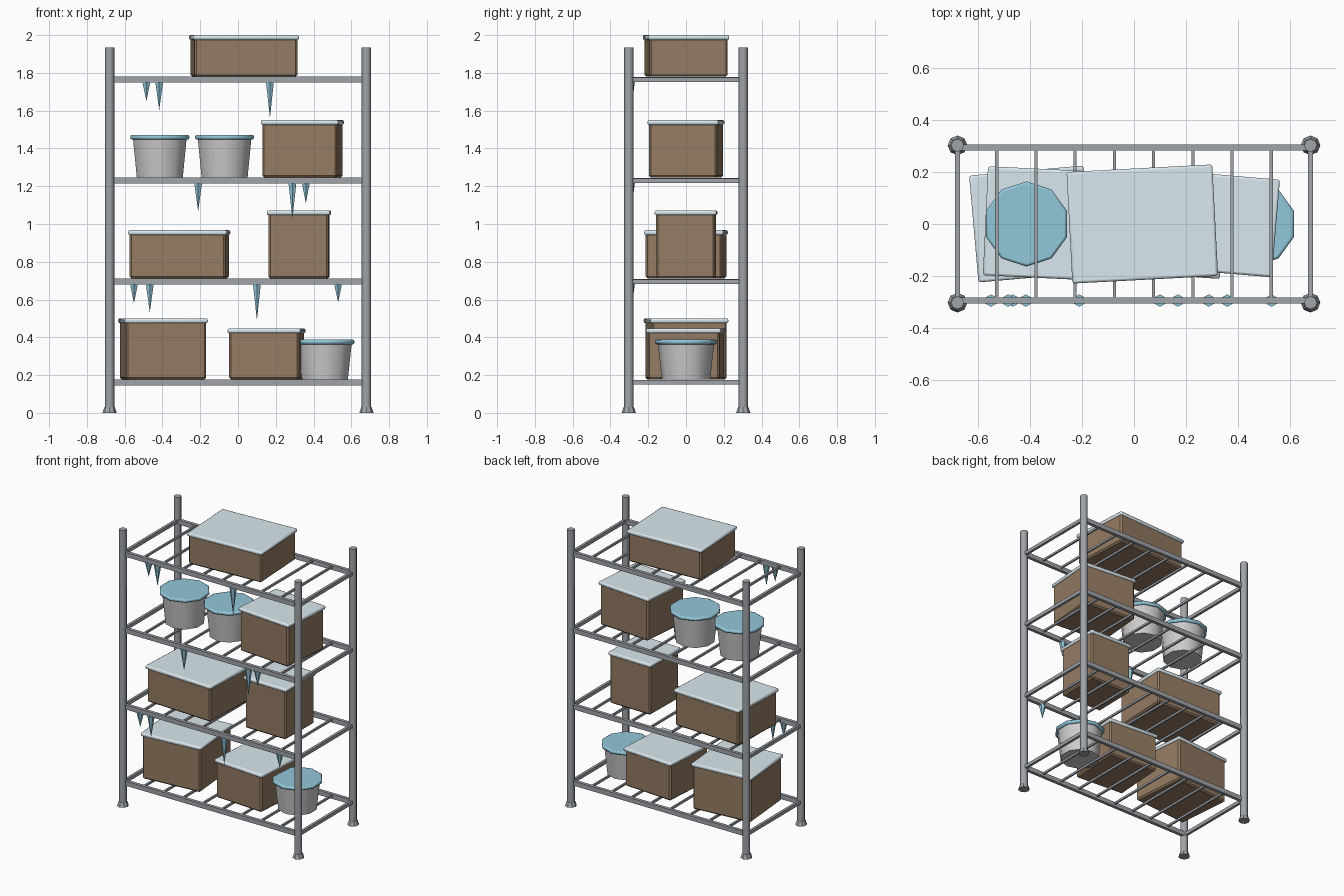
import bpy, bmesh
from math import radians
from mathutils import Matrix, Vector

if "Cube" in bpy.data.objects:
    bpy.data.objects.remove(bpy.data.objects["Cube"])


def material(name, rgb):
    m = bpy.data.materials.new(name)
    m.diffuse_color = (*rgb, 1)
    m.use_nodes = True
    m.node_tree.nodes["Principled BSDF"].inputs["Base Color"].default_value = m.diffuse_color
    return m


CARD = material("cardboard", (0.30, 0.20, 0.125))
SNOW = material("frosted_lid", (0.70, 0.81, 0.86))
BLUE = material("ice_blue", (0.29, 0.57, 0.70))
STEEL = material("steel", (0.35, 0.37, 0.40))


def finish(name, bm, mat=None, bevel=0, segments=1, smooth=None):
    me = bpy.data.meshes.new(name)
    bm.to_mesh(me)
    bm.free()
    ob = bpy.data.objects.new(name, me)
    bpy.context.collection.objects.link(ob)
    if mat:
        me.materials.append(mat)
    if bevel:
        mod = ob.modifiers.new("bevel", 'BEVEL')
        mod.width, mod.segments = bevel, segments
        mod.limit_method, mod.angle_limit = 'ANGLE', radians(50)
    if smooth:
        bpy.ops.object.select_all(action='DESELECT')
        ob.select_set(True)
        bpy.context.view_layer.objects.active = ob
        bpy.ops.object.shade_smooth_by_angle(angle=radians(smooth))
    return ob


def add_box(bm, center, size, rot=0):
    m = (Matrix.Translation(center) @ Matrix.Rotation(radians(rot), 4, 'Z')
         @ Matrix.Diagonal((*size, 1)))
    bmesh.ops.create_cube(bm, size=1, matrix=m)


def add_cone(bm, x, y, z0, z1, r0, r1, sides):
    bmesh.ops.create_cone(bm, cap_ends=True, segments=sides, radius1=r0, radius2=r1,
                          depth=z1 - z0, matrix=Matrix.Translation((x, y, (z0 + z1) / 2)))


# Octagonal corner posts with flared feet
PX, PY = 0.68, 0.303
for sx, side in ((-1, "left"), (1, "right")):
    for sy, end in ((-1, "front"), (1, "back")):
        bm = bmesh.new()
        add_cone(bm, sx * PX, sy * PY, 0.01, 1.935, 0.025, 0.025, 8)
        finish(f"{end}_{side}_post", bm, STEEL, smooth=50)
        bm = bmesh.new()
        add_cone(bm, sx * PX, sy * PY, 0, 0.032, 0.038, 0.027, 8)
        finish(f"{end}_{side}_foot", bm, STEEL)

# Wire shelves: long rails, end rails and thin slats
TOPS = [0.177, 0.711, 1.246, 1.78]
RY = 0.295
for i, top in enumerate(TOPS):
    bm = bmesh.new()
    for s in (-1, 1):
        add_box(bm, (0, s * RY, top - 0.016), (2 * PX, 0.022, 0.032))
        add_box(bm, (s * PX, 0, top - 0.016), (0.018, 2 * RY, 0.024))
    for k in range(1, 9):
        x = -PX + 2 * PX * k / 9
        add_box(bm, (x, 0, top - 0.010), (0.012, 2 * RY, 0.014))
    finish(f"shelf_{i + 1}", bm, STEEL)


# Cardboard boxes with frosted lids: shelf, x, lid width, lid depth, lid top, turn
BOXES = [
    (0, -0.397, 0.442, 0.413, 0.500, 5),
    (0, 0.151, 0.388, 0.397, 0.447, -4),
    (1, -0.311, 0.523, 0.420, 0.967, -2.7),
    (1, 0.323, 0.335, 0.328, 1.072, -1),
    (2, 0.341, 0.412, 0.377, 1.550, -4.8),
    (3, 0.032, 0.562, 0.430, 2.000, 3),
]
for i, (s, x, w, d, top, rot) in enumerate(BOXES):
    z = TOPS[s]
    h = top - 0.012 - z
    bm = bmesh.new()
    add_box(bm, (x, 0, z + h / 2), (w - 0.016, d - 0.016, h), rot)
    finish(f"box_{i + 1}", bm, CARD, bevel=0.01)
    bm = bmesh.new()
    add_box(bm, (x, 0, top - 0.0125), (w, d, 0.025), rot)
    finish(f"box_lid_{i + 1}", bm, SNOW, bevel=0.009, segments=2, smooth=50)

# Ten-sided tapered buckets with blue lids: shelf, x, lid top
for i, (s, x, top) in enumerate([(0, 0.46, 0.388), (2, -0.414, 1.472), (2, -0.071, 1.472)]):
    bm = bmesh.new()
    add_cone(bm, x, 0, TOPS[s], top - 0.012, 0.128, 0.150, 10)
    finish(f"bucket_{i + 1}", bm, smooth=50)
    bm = bmesh.new()
    add_cone(bm, x, 0, top - 0.025, top, 0.164, 0.164, 10)
    finish(f"bucket_lid_{i + 1}", bm, BLUE, bevel=0.009, segments=2, smooth=50)

# Icicles under the front rails: shelf, x, tip height
ICICLES = [
    (3, -0.485, 1.650), (3, -0.417, 1.604), (3, 0.169, 1.560),
    (2, -0.211, 1.067), (2, 0.288, 1.025), (2, 0.359, 1.110),
    (1, -0.551, 0.580), (1, -0.467, 0.532), (1, 0.100, 0.490), (1, 0.530, 0.585),
]
for i, (s, x, tip) in enumerate(ICICLES):
    bm = bmesh.new()
    add_cone(bm, x, -RY, tip, TOPS[s] - 0.028, 0, 0.024, 6)
    bmesh.ops.remove_doubles(bm, verts=bm.verts, dist=1e-5)
    finish(f"icicle_{i + 1}", bm, BLUE)
